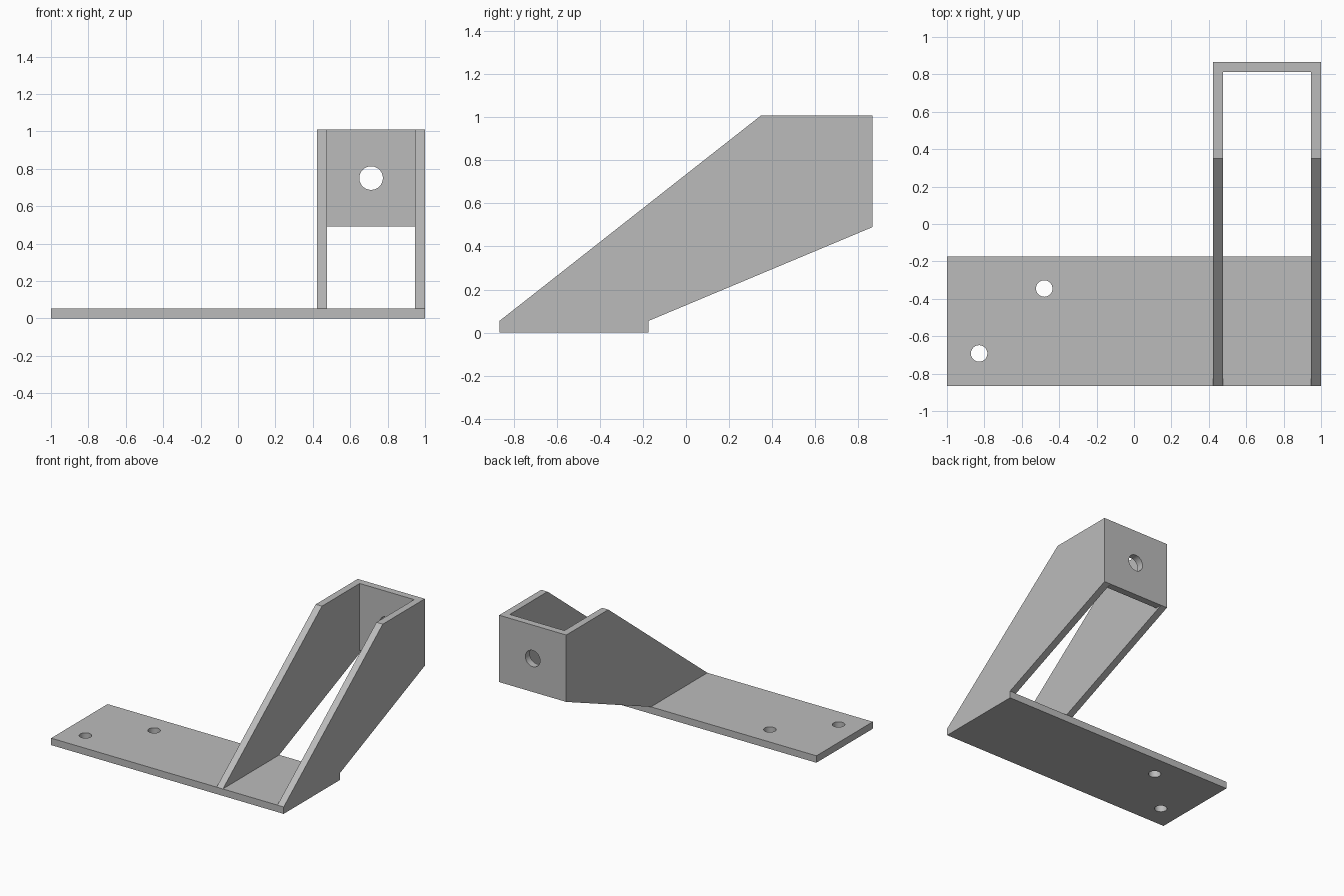
import bpy
import bmesh
import math
from mathutils import Matrix, Vector

if "Cube" in bpy.data.objects:
    bpy.data.objects.remove(bpy.data.objects["Cube"], do_unlink=True)

# Overall bracket dimensions
T = 0.054                      # plate and cheek thickness
FRONT, BACK = -0.867, 0.867    # depth limits
PLATE_BACK = -0.174
ARM_LEFT, ARM_RIGHT = 0.423, 1.0
LOW, TOP = 0.49, 1.01          # height limits of the back panel

grey = bpy.data.materials.new("plain grey")
grey.use_nodes = True
colour = (0.5, 0.5, 0.5, 1)
grey.diffuse_color = colour
grey.node_tree.nodes["Principled BSDF"].inputs["Base Color"].default_value = colour


def make_object(name, bm):
    bmesh.ops.recalc_face_normals(bm, faces=bm.faces)
    mesh = bpy.data.meshes.new(name)
    bm.to_mesh(mesh)
    bm.free()
    mesh.materials.append(grey)
    obj = bpy.data.objects.new(name, mesh)
    bpy.context.collection.objects.link(obj)
    return obj


def prism(name, outline, direction):
    """Extrude a closed outline along a direction."""
    bm = bmesh.new()
    face = bm.faces.new([bm.verts.new(p) for p in outline])
    new = bmesh.ops.extrude_face_region(bm, geom=[face], use_keep_orig=True)["geom"]
    verts = [v for v in new if isinstance(v, bmesh.types.BMVert)]
    bmesh.ops.translate(bm, verts=verts, vec=Vector(direction))
    return make_object(name, bm)


def drill(obj, centre, radius, axis="Z"):
    """Cut a round through hole and discard the cutter."""
    bm = bmesh.new()
    turn = Matrix.Rotation(math.pi / 2, 4, "X") if axis == "Y" else Matrix()
    bmesh.ops.create_cone(bm, cap_ends=True, segments=48, radius1=radius,
                          radius2=radius, depth=4 * T,
                          matrix=Matrix.Translation(centre) @ turn)
    cutter = make_object("hole_cutter", bm)
    cutter.hide_render = True
    mod = obj.modifiers.new("hole", "BOOLEAN")
    mod.operation = "DIFFERENCE"
    mod.solver = "EXACT"
    mod.object = cutter
    bpy.context.view_layer.objects.active = obj
    bpy.ops.object.modifier_apply(modifier=mod.name)
    bpy.data.objects.remove(cutter, do_unlink=True)


# Base plate with two screw holes
base = prism("base_plate", [(-1, FRONT, 0), (1, FRONT, 0),
                            (1, PLATE_BACK, 0), (-1, PLATE_BACK, 0)], (0, 0, T))
for x, y in ((-0.48, -0.345), (-0.828, -0.692)):
    drill(base, (x, y, T / 2), 0.044)

# Two sloping side cheeks
profile = [(FRONT, T), (PLATE_BACK, T), (BACK, LOW), (BACK, TOP), (0.35, TOP)]
for name, x in (("right_cheek", ARM_LEFT), ("left_cheek", ARM_RIGHT - T)):
    prism(name, [(x, y, z) for y, z in profile], (T, 0, 0))

# Back panel joining the cheeks, with a mounting hole
x1, x2 = ARM_LEFT + T, ARM_RIGHT - T
panel = prism("back_panel", [(x1, BACK, LOW), (x2, BACK, LOW),
                             (x2, BACK, TOP), (x1, BACK, TOP)], (0, -T, 0))
drill(panel, ((x1 + x2) / 2, BACK - T / 2, (LOW + TOP) / 2), 0.063, "Y")

# Smooth the hole walls while keeping every edge sharp
for obj in (base, panel):
    bpy.ops.object.select_all(action="DESELECT")
    obj.select_set(True)
    bpy.context.view_layer.objects.active = obj
    bpy.ops.object.shade_smooth_by_angle(angle=math.radians(30))
